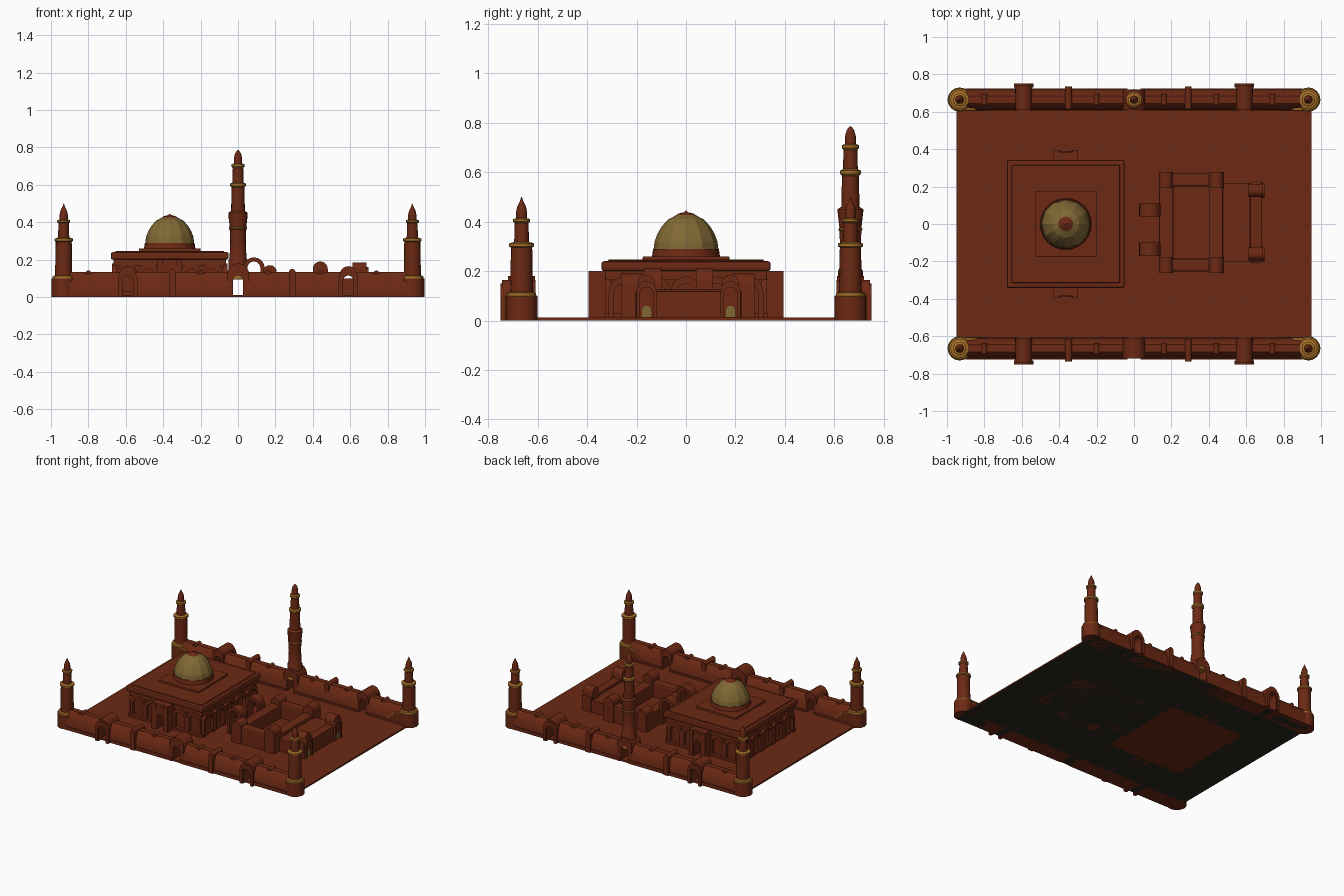
import bpy, bmesh, math
from mathutils import Matrix

if "Cube" in bpy.data.objects:
    bpy.data.objects.remove(bpy.data.objects["Cube"], do_unlink=True)


def material(name, colour):
    m = bpy.data.materials.new(name)
    m.use_nodes = True
    m.diffuse_color = (*colour, 1)
    node = next(n for n in m.node_tree.nodes if n.type == "BSDF_PRINCIPLED")
    node.inputs["Base Color"].default_value = (*colour, 1)
    node.inputs["Roughness"].default_value = 0.9
    return m


RUST = material("rust sandstone", (0.15, 0.022, 0.007))
GOLD = material("gold trim", (0.36, 0.15, 0.02))
TAN = material("tan dome", (0.22, 0.14, 0.035))
DARK = material("dark underside", (0.026, 0.022, 0.014))


def finish(name, bm, mats=(RUST,), smooth=None):
    bmesh.ops.recalc_face_normals(bm, faces=bm.faces)
    me = bpy.data.meshes.new(name)
    bm.to_mesh(me)
    bm.free()
    ob = bpy.data.objects.new(name, me)
    bpy.context.collection.objects.link(ob)
    for m in mats:
        me.materials.append(m)
    if smooth:
        bpy.ops.object.select_all(action="DESELECT")
        ob.select_set(True)
        bpy.context.view_layer.objects.active = ob
        bpy.ops.object.shade_smooth_by_angle(angle=math.radians(smooth))
    return ob


def box(name, x0, x1, y0, y1, z0, z1, mat=RUST, bevel=0.0):
    bm = bmesh.new()
    bmesh.ops.create_cube(bm, size=1)
    bmesh.ops.scale(bm, vec=(x1 - x0, y1 - y0, z1 - z0), verts=bm.verts)
    bmesh.ops.translate(bm, vec=((x0 + x1) / 2, (y0 + y1) / 2, (z0 + z1) / 2), verts=bm.verts)
    ob = finish(name, bm, (mat,))
    if bevel:
        mod = ob.modifiers.new("soft edges", "BEVEL")
        mod.width, mod.segments = bevel, 2
    return ob


def extrude(name, outline, x, y, depth, turn=0.0, mat=RUST):
    """Outline in local x and z, extruded along local y, turned about z."""
    bm = bmesh.new()
    f = bm.faces.new([bm.verts.new((a, -depth / 2, b)) for a, b in outline])
    out = bmesh.ops.extrude_face_region(bm, geom=[f])["geom"]
    bmesh.ops.translate(bm, vec=(0, depth, 0), verts=[v for v in out if isinstance(v, bmesh.types.BMVert)])
    bm.transform(Matrix.Translation((x, y, 0)) @ Matrix.Rotation(turn, 4, "Z"))
    return finish(name, bm, (mat,), 35)


def arch_line(w, top, z0):
    r, n = w / 2, 10
    return [(-r, z0)] + [(-r * math.cos(math.pi * i / n), top - r + r * math.sin(math.pi * i / n))
                         for i in range(n + 1)] + [(r, z0)]


def arch(name, x, y, w, top, depth, hole=None, turn=0.0, z0=0.0, mat=RUST):
    line = arch_line(w, top, z0)
    if hole:
        line = line + arch_line(hole[0], hole[1], z0)[::-1]
    return extrude(name, line, x, y, depth, turn, mat)


def lathe(name, x, y, profile, segs=16, mats=(RUST, GOLD), bands=(), smooth=40, rib=0.0):
    """Profile of (radius, z); faces inside a z band take the second colour."""
    bm = bmesh.new()
    rings = []
    for r, z in profile:
        rings.append([bm.verts.new((
            x + r * (1 - rib * (i % 2)) * math.cos(math.tau * i / segs),
            y + r * (1 - rib * (i % 2)) * math.sin(math.tau * i / segs), z)) for i in range(segs)])
    for a, b in zip(rings, rings[1:]):
        for i in range(segs):
            j = (i + 1) % segs
            f = bm.faces.new((a[i], a[j], b[j], b[i]))
            z = f.calc_center_median().z
            f.material_index = int(any(lo < z < hi for lo, hi in bands))
    bm.faces.new(rings[0])
    bm.faces.new(rings[-1])
    return finish(name, bm, mats, smooth)


# Ground slab with a dark underside
box("ground", -0.95, 0.95, -0.72, 0.72, 0.002, 0.012)
box("ground_underside", -0.95, 0.95, -0.72, 0.72, 0, 0.002, DARK)

# Long walls with gates and buttresses, front and back
WALL = [(-0.055, 0), (-0.055, 0.075), (-0.045, 0.09), (-0.035, 0.12), (-0.02, 0.133)]
WALL += [(-a, b) for a, b in reversed(WALL)]
GATES = (-0.59, 0, 0.59)
for s, side in ((-1, "front"), (1, "back")):
    y = s * 0.665
    stops = (-0.9, -0.62, -0.56, -0.035, 0.035, 0.56, 0.62, 0.9)
    for a, b in zip(stops[::2], stops[1::2]):
        extrude(side + "_wall", WALL, (a + b) / 2, y, b - a, math.pi / 2)
        box(side + "_wall_plinth", a, b, y - 0.06, y + 0.06, 0, 0.025)
    for x in GATES:
        wide = 0.12 if x == 0 else 0.09
        top = 0.18 if x == 0 else 0.165
        arch(side + "_gate", x, y + s * (0 if x == 0 else 0.012), wide, top,
             0.11 if x == 0 else 0.135, (0.056, 0.115))
        if x:
            arch(side + "_gate_frame", x, y + s * 0.075, 0.105, 0.15, 0.02, (0.066, 0.125))
    for x in (-0.35, 0.29):
        arch(side + "_buttress", x, y + s * 0.01, 0.036, 0.15, 0.12)
    for x in (-0.8, -0.2, 0.16, 0.44, 0.74):
        arch(side + "_wall_crest", x, y, 0.03, 0.142, 0.06)

# Corner minarets
CORNER = [(0.065, 0), (0.065, 0.098), (0.06, 0.1), (0.058, 0.112), (0.046, 0.116), (0.043, 0.295),
          (0.05, 0.3), (0.05, 0.312), (0.03, 0.318), (0.028, 0.395), (0.035, 0.4), (0.035, 0.41),
          (0.022, 0.414), (0.022, 0.44), (0.018, 0.46), (0.006, 0.485), (0.001, 0.5)]
for sx in (-1, 1):
    for sy in (-1, 1):
        lathe("corner_minaret", sx * 0.932, sy * 0.665, CORNER,
              bands=((0.098, 0.116), (0.295, 0.318), (0.395, 0.414)))
        # Sloping gold ramp beside the minaret
        ramp = [(-0.06, 0), (0.09, 0), (0.09, 0.03), (0.02, 0.09), (-0.06, 0.1)]
        if sx > 0:
            ramp = [(-a, b) for a, b in ramp]
        extrude("minaret_ramp", ramp, sx * 0.88, sy * 0.62, 0.025, 0, RUST)
        top = [(a, b + 0.002) for a, b in ramp[2:]] + [(a, b - 0.004) for a, b in reversed(ramp[2:])]
        extrude("ramp_trim", top, sx * 0.88, sy * 0.62, 0.026, 0, GOLD)

# Tall minaret over the back gate
TALL = [(0.05, 0.115), (0.05, 0.2), (0.045, 0.21), (0.042, 0.3), (0.045, 0.38), (0.052, 0.44),
        (0.052, 0.45), (0.037, 0.46), (0.034, 0.585), (0.042, 0.593), (0.042, 0.606),
        (0.03, 0.612), (0.028, 0.69), (0.034, 0.697), (0.034, 0.71), (0.022, 0.714),
        (0.022, 0.745), (0.015, 0.77), (0.004, 0.785)]
lathe("tall_minaret", 0, 0.665, TALL, bands=((0.585, 0.612), (0.69, 0.714)))
lathe("tall_minaret_foot_band", 0, 0.665, [(0.054, 0.095), (0.056, 0.1), (0.056, 0.11), (0.05, 0.118)],
      mats=(GOLD,))
lathe("tall_minaret_mid_band", 0, 0.665, [(0.044, 0.362), (0.048, 0.366), (0.048, 0.372), (0.044, 0.376)],
      mats=(GOLD,))

# Main hall: body, cornice, stepped roof
HX = -0.365
box("hall_body", HX - 0.285, HX + 0.285, -0.305, 0.305, 0, 0.2)
box("hall_plinth", HX - 0.3, HX + 0.3, -0.33, 0.33, 0, 0.03)
box("hall_frieze", HX - 0.3, HX + 0.3, -0.325, 0.325, 0.165, 0.21)
box("hall_cornice", HX - 0.315, HX + 0.315, -0.342, 0.342, 0.2, 0.24, bevel=0.01)
box("hall_roof", HX - 0.29, HX + 0.29, -0.315, 0.315, 0.22, 0.247, bevel=0.005)
box("dome_base", HX - 0.165, HX + 0.165, -0.175, 0.175, 0.24, 0.26, bevel=0.005)

# Blind arcades around the hall
for s in (-1, 1):
    for i in range(-2, 3):
        if i:
            arch("hall_arch", HX + i * 0.115, s * 0.313, 0.115, 0.178, 0.03, (0.075, 0.15))
        arch("hall_side_arch", HX + s * 0.293, i * 0.125, 0.125, 0.178, 0.03, (0.085, 0.15), math.pi / 2)
    # Projecting portals
    arch("portal", HX, s * 0.35, 0.09, 0.185, 0.08, (0.05, 0.13))
    box("portal_block", HX - 0.065, HX - 0.035, s * 0.35 - 0.045, s * 0.35 + 0.045, 0, 0.2)
    box("portal_block", HX + 0.035, HX + 0.065, s * 0.35 - 0.045, s * 0.35 + 0.045, 0, 0.2)
    box("portal_lintel", HX - 0.065, HX + 0.065, s * 0.35 - 0.035, s * 0.35 + 0.035, 0.165, 0.2)

# Drum and ribbed dome
lathe("dome_drum", HX, 0, [(0.14, 0.25), (0.137, 0.262), (0.133, 0.29)], segs=24)
lathe("dome", HX, 0, [(0.131, 0.288), (0.127, 0.32), (0.115, 0.352), (0.097, 0.382), (0.073, 0.408),
                      (0.04, 0.426)], segs=24, mats=(TAN,), smooth=12, rib=0.03)
lathe("dome_cap", HX, 0, [(0.043, 0.423), (0.032, 0.432), (0.008, 0.438), (0.002, 0.445)], segs=12)

# Courtyard building: wings round an open court, lower block to the side
box("court_west_wing", 0.135, 0.21, -0.22, 0.23, 0, 0.125, bevel=0.006)
box("court_east_wing", 0.4, 0.475, -0.22, 0.23, 0, 0.125, bevel=0.006)
for y, side in ((0.235, "north"), (-0.22, "south")):
    box("court_" + side + "_wing", 0.14, 0.475, y - 0.035, y + 0.035, 0, 0.135, bevel=0.012)
    for x, w, top in ((0.17, 0.075, 0.17), (0.44, 0.08, 0.19)):
        arch("court_corner", x, y, w, top, 0.085)
box("court_floor", 0.2, 0.41, -0.19, 0.2, 0.01, 0.03)
box("side_block", 0.47, 0.63, -0.2, 0.22, 0, 0.1)
box("side_block_parapet", 0.62, 0.685, -0.205, 0.225, 0, 0.12, bevel=0.006)
for y in (-0.16, 0.18):
    arch("side_pavilion", 0.65, y, 0.07, 0.185, 0.075, None, math.pi / 2)
    arch("pavilion_frame", 0.69, y, 0.08, 0.16, 0.015, (0.055, 0.135), math.pi / 2)
    arch("pavilion_door", 0.689, y, 0.035, 0.06, 0.006, None, math.pi / 2, 0.015, TAN)

# Free arches linking hall and courtyard building
for y in (-0.135, 0.075):
    arch("link_arch", 0.085, y, 0.115, 0.212, 0.07, (0.07, 0.19))
